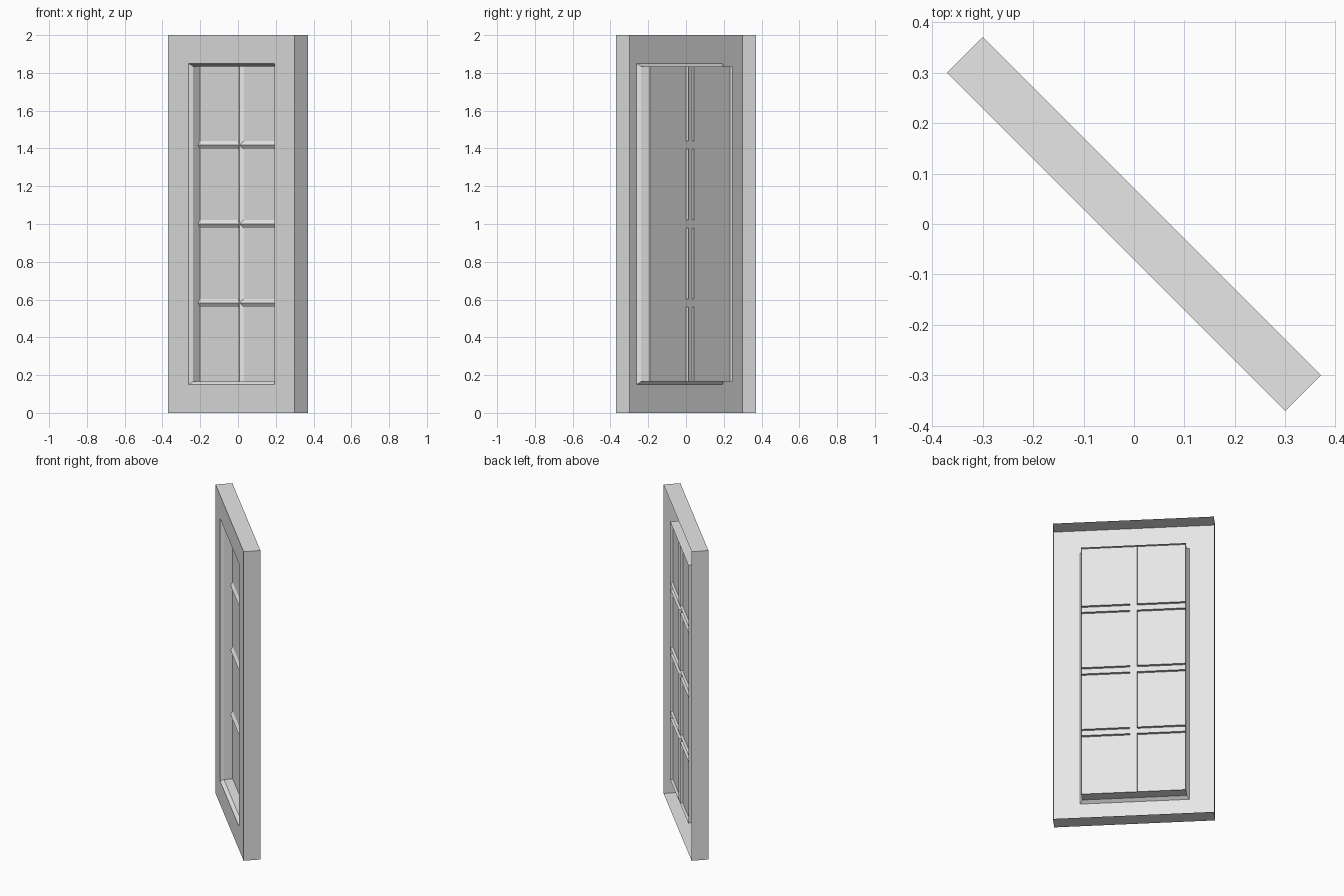
import bpy, bmesh, math
from mathutils import Matrix

cube = bpy.data.objects.get("Cube")
if cube:
    bpy.data.objects.remove(cube)

grey = bpy.data.materials.new("light_grey")
grey.use_nodes = True
grey.diffuse_color = (0.8, 0.8, 0.8, 1)
grey.node_tree.nodes["Principled BSDF"].inputs["Base Color"].default_value = (0.8, 0.8, 0.8, 1)

# The whole panel stands turned by an eighth of a circle
TURN = Matrix.Translation((0, 0, 1)) @ Matrix.Rotation(-math.pi / 4, 4, 'Z')
IN_W, IN_H = 0.308, 0.835      # half size of the glazed opening
GLASS, RIM = 0.023, 0.040      # depth of the glass and of the rims behind it
BAR = 0.0213                   # half width of a glazing bar


def finish(name, bm, recalc=True):
    if recalc:
        bmesh.ops.recalc_face_normals(bm, faces=bm.faces)
    mesh = bpy.data.meshes.new(name)
    bm.to_mesh(mesh)
    bm.free()
    mesh.materials.append(grey)
    ob = bpy.data.objects.new(name, mesh)
    ob.matrix_world = TURN
    bpy.context.collection.objects.link(ob)
    return ob


def loft(bm, rings, cx=0, cz=0):
    """Join rectangles given as (half width, half height, depth)."""
    loops = [[bm.verts.new((cx + sx * w, y, cz + sz * h))
              for sx, sz in ((-1, -1), (1, -1), (1, 1), (-1, 1))]
             for w, h, y in rings]
    for a, b in zip(loops, loops[1:]):
        for i in range(4):
            j = (i + 1) % 4
            bm.faces.new((a[i], a[j], b[j], b[i]))
    return loops


# Frame: thin shell, open at the back, with a bevelled opening
bm = bmesh.new()
loft(bm, [(0.474, 1, 0.05), (0.474, 1, -0.05), (0.322, 0.85, -0.05),
          (IN_W, IN_H, -0.029), (IN_W, IN_H, RIM)])
finish("frame", bm)

# Glass sheet
bm = bmesh.new()
corners = loft(bm, [(IN_W, IN_H, GLASS)])[0]
bm.faces.new(corners)
finish("glass", bm, False)

# Rims behind the glass, one round each of the eight panes
rows = [-IN_H + IN_H / 2 * i for i in range(5)]
bm = bmesh.new()
for side in (-1, 1):
    for low, high in zip(rows, rows[1:]):
        bottom = low + (BAR if low > -IN_H else 0)
        top = high - (BAR if high < IN_H else 0)
        w, h = (IN_W - BAR) / 2, (top - bottom) / 2
        loft(bm, [(w, h, GLASS), (w, h, RIM)],
             side * (IN_W + BAR) / 2, (top + bottom) / 2)
finish("pane_rims", bm)


def glazing_bar(name, half_length, upright, z=0):
    """Ridge-shaped bar on the front of the glass."""
    bm = bmesh.new()
    ends = []
    for end in (-half_length, half_length):
        ring = []
        for across, depth in ((-BAR, GLASS), (0, GLASS - 0.013), (BAR, GLASS)):
            co = (across, depth, end) if upright else (end, depth, z + across)
            ring.append(bm.verts.new(co))
        ends.append(ring)
    a, b = ends
    for i in range(2):
        bm.faces.new((a[i], a[i + 1], b[i + 1], b[i]))
    finish(name, bm)


# Glazing bars
glazing_bar("upright_bar", IN_H, True)
for n, z in enumerate(rows[1:-1], 1):
    glazing_bar(f"cross_bar_{n}", IN_W, False, z)
